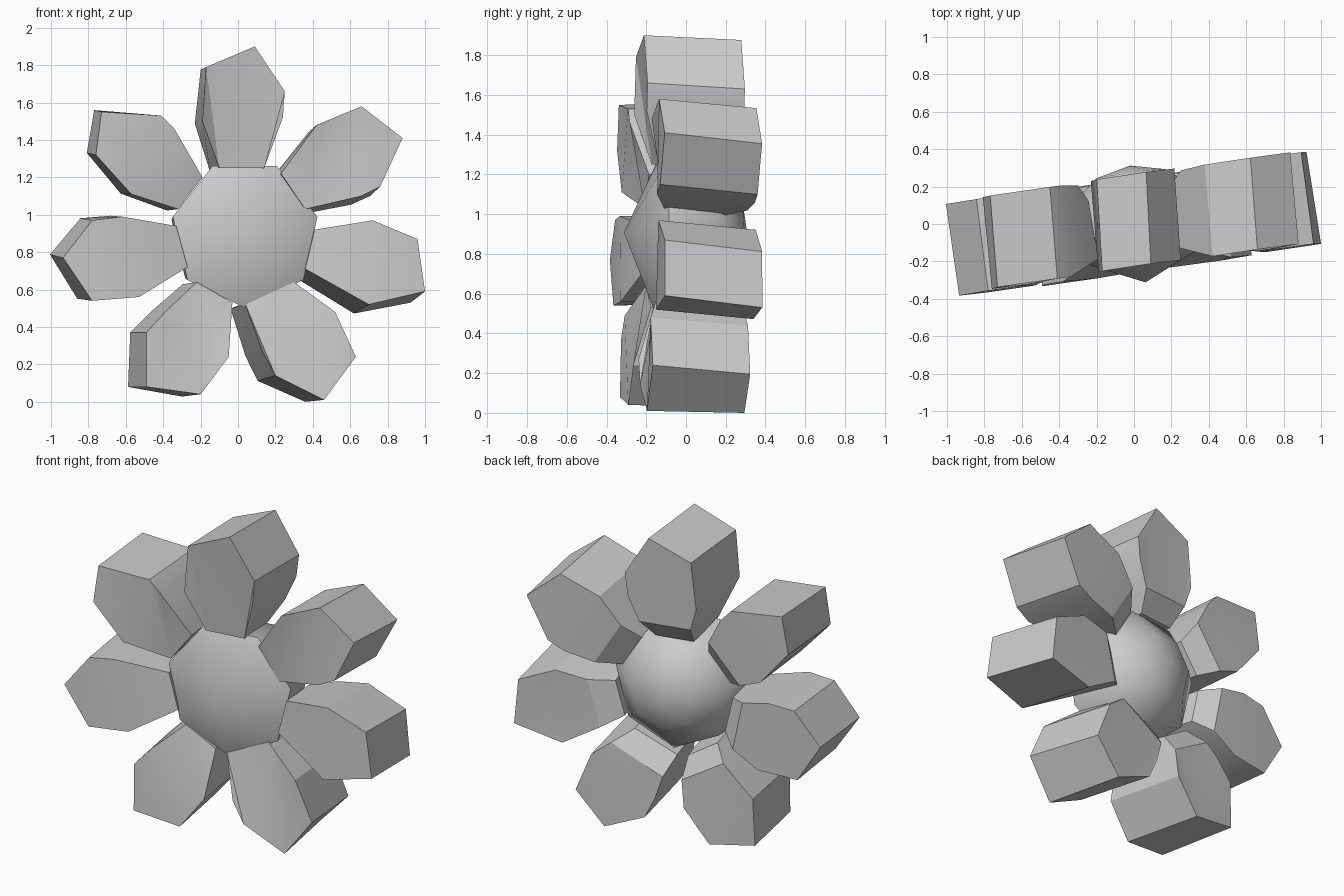
import bpy, bmesh
from math import cos, sin, pi, hypot
from mathutils import Vector

if "Cube" in bpy.data.objects:
    bpy.data.objects.remove(bpy.data.objects["Cube"])

CX, CZ = 0.03, 0.9


def make_object(name, bm, angle):
    bmesh.ops.recalc_face_normals(bm, faces=bm.faces)
    mesh = bpy.data.meshes.new(name)
    bm.to_mesh(mesh)
    bm.free()
    ob = bpy.data.objects.new(name, mesh)
    bpy.context.collection.objects.link(ob)
    bpy.ops.object.select_all(action='DESELECT')
    ob.select_set(True)
    bpy.context.view_layer.objects.active = ob
    bpy.ops.object.shade_smooth_by_angle(angle=angle)


# Thick petals: front outline, back shifted and twisted, back bevelled at the root
def petal(name, outline):
    bm = bmesh.new()
    n = len(outline)
    root = [hypot(x - CX, z - CZ) < 0.45 for x, z in outline]

    def front_y(x, z):
        return -0.245 + 0.145 * x + 0.02 * (z - CZ)

    def back_vert(x, z, depth):
        return bm.verts.new((x - 0.065 + 0.04 * (z - CZ), front_y(x, z) + depth,
                             max(0, z - 0.02 - 0.04 * x)))

    front, back, chain = [], [], []
    for i, (x, z) in enumerate(outline):
        front.append(bm.verts.new((x, front_y(x, z) + 0.08 * root[i], z)))
        if root[i]:
            j = (i - 1) % n if root[(i + 1) % n] else (i + 1) % n
            p, q = Vector((x, z)), Vector(outline[j])
            b = p + (q - p).normalized() * 0.12
            back.append(back_vert(b.x, b.y, 0.48))
            chain.append([back[i], back_vert(x, z, 0.39)])
        else:
            back.append(back_vert(x, z, 0.49))
            chain.append([back[i]])
    for i in range(n):
        j = (i + 1) % n
        if root[i] and root[j]:
            bm.faces.new((chain[i][1], chain[j][1], back[j], back[i]))
            bm.faces.new((front[i], front[j], chain[j][1], chain[i][1]))
        else:
            bm.faces.new([front[i], front[j]] + chain[j][::-1] + chain[i])
    caps = [bm.faces.new(front), bm.faces.new(back[::-1])]
    bmesh.ops.triangulate(bm, faces=caps)
    make_object(name, bm, 0.5)


petals = {
    "petal_top": [(.09, 1.9), (.25, 1.66), (.24, 1.52), (.14, 1.25), (-.1, 1.25), (-.19, 1.5), (-.17, 1.79)],
    "petal_upper_right": [(.66, 1.58), (.88, 1.41), (.76, 1.15), (.66, 1.1), (.36, 1.03), (.23, 1.22), (.42, 1.48)],
    "petal_right": [(.72, .97), (.96, .87), (1, .59), (.7, .52), (.36, .71), (.41, .92)],
    "petal_lower_right": [(.3, .64), (.52, .48), (.63, .24), (.46, .01), (.2, .14), (.13, .27), (.04, .52)],
    "petal_lower_left": [(-.22, .64), (-.03, .53), (-.05, .24), (-.2, .04), (-.49, .08), (-.49, .37), (-.38, .49)],
    "petal_left": [(-.33, .94), (-.62, .99), (-.78, .97), (-.935, .77), (-.78, .54), (-.53, .56), (-.27, .72)],
    "petal_upper_left": [(-.19, 1.2), (-.34, 1.46), (-.41, 1.53), (-.73, 1.55), (-.76, 1.32), (-.57, 1.11), (-.32, 1.03)],
}
for name, outline in petals.items():
    petal(name, outline)

# Seven-sided domed centre, pointed at front and rounder behind
axis = Vector((-0.13, 0.99, -0.04)).normalized()
side = axis.cross(Vector((0, 0, 1))).normalized()
up = side.cross(axis).normalized()
centre = Vector((0.02, 0.0, 0.895))
bm = bmesh.new()
tips = [bm.verts.new(centre + axis * d) for d in (-0.315, 0.315)]
rings = []
for d, r in ((-0.14, 0.4), (0.13, 0.37), (0.27, 0.19)):
    ring = []
    for i in range(7):
        a = -pi / 2 + 2 * pi * i / 7
        ring.append(bm.verts.new(centre + axis * d + r * (side * cos(a) + up * sin(a))))
    rings.append(ring)
for i in range(7):
    j = (i + 1) % 7
    bm.faces.new((tips[0], rings[0][i], rings[0][j]))
    for a, b in zip(rings, rings[1:]):
        bm.faces.new((a[i], b[i], b[j], a[j]))
    bm.faces.new((tips[1], rings[-1][j], rings[-1][i]))
make_object("flower_centre", bm, 1.1)
